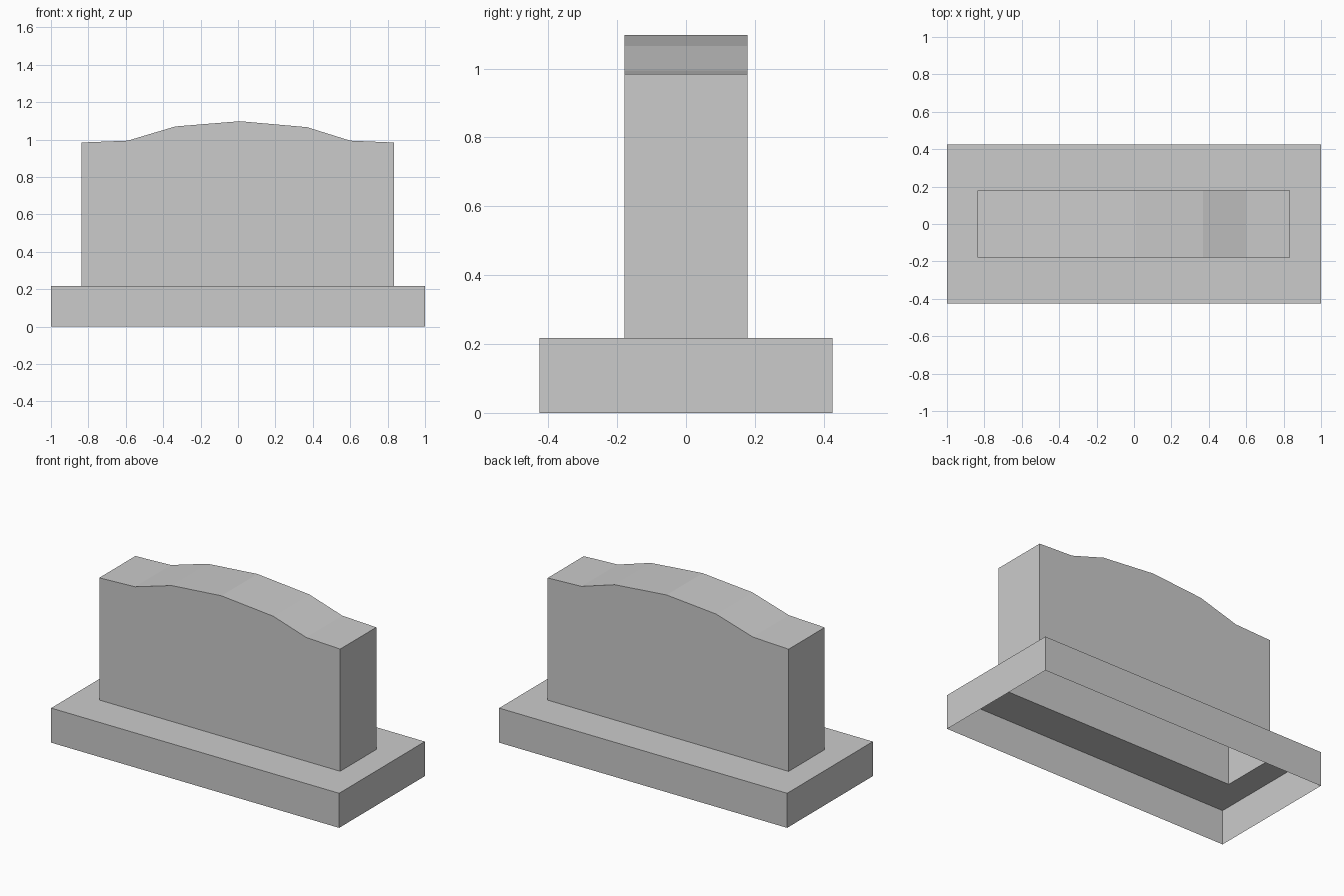
import bpy
import bmesh

cube = bpy.data.objects.get("Cube")
if cube:
    bpy.data.objects.remove(cube, do_unlink=True)

stone = bpy.data.materials.new("grey stone")
stone.use_nodes = True
stone.diffuse_color = (0.6, 0.6, 0.6, 1)
stone.node_tree.nodes["Principled BSDF"].inputs["Base Color"].default_value = (0.6, 0.6, 0.6, 1)

BASE_X, BASE_Y, BASE_Z = 1.0, 0.425, 0.217
SLAB_L, SLAB_R, SLAB_Y = -0.838, 0.835, 0.179


def finish(name, bm):
    mesh = bpy.data.meshes.new(name)
    bm.to_mesh(mesh)
    bm.free()
    mesh.materials.append(stone)
    obj = bpy.data.objects.new(name, mesh)
    bpy.context.collection.objects.link(obj)


def ring(bm, x0, x1, y, z):
    return [bm.verts.new(p) for p in ((x0, -y, z), (x1, -y, z), (x1, y, z), (x0, y, z))]


def bridge(bm, lower, upper):
    for i in range(4):
        j = (i + 1) % 4
        bm.faces.new((lower[i], lower[j], upper[j], upper[i]))


# Plinth: hollow shell, open below, with an opening under the slab
bm = bmesh.new()
bottom = ring(bm, -BASE_X, BASE_X, BASE_Y, 0)
top = ring(bm, -BASE_X, BASE_X, BASE_Y, BASE_Z)
opening = ring(bm, SLAB_L, SLAB_R, SLAB_Y, BASE_Z)
bridge(bm, bottom, top)
bridge(bm, top, opening)
finish("plinth", bm)

# Headstone slab: crowned profile run front to back, open at its foot
crown = [(SLAB_R, 0.984), (0.6, 0.994), (0.37, 1.066), (0.01, 1.098),
         (-0.335, 1.07), (-0.59, 0.994), (SLAB_L, 0.984)]
outline = [(SLAB_L, BASE_Z), (SLAB_R, BASE_Z)] + crown
bm = bmesh.new()
front = [bm.verts.new((x, -SLAB_Y, z)) for x, z in outline]
back = [bm.verts.new((x, SLAB_Y, z)) for x, z in outline]
bm.faces.new(front)
bm.faces.new(back[::-1])
for i in range(1, len(outline)):
    j = (i + 1) % len(outline)
    bm.faces.new((front[i], back[i], back[j], front[j]))
finish("headstone_slab", bm)
